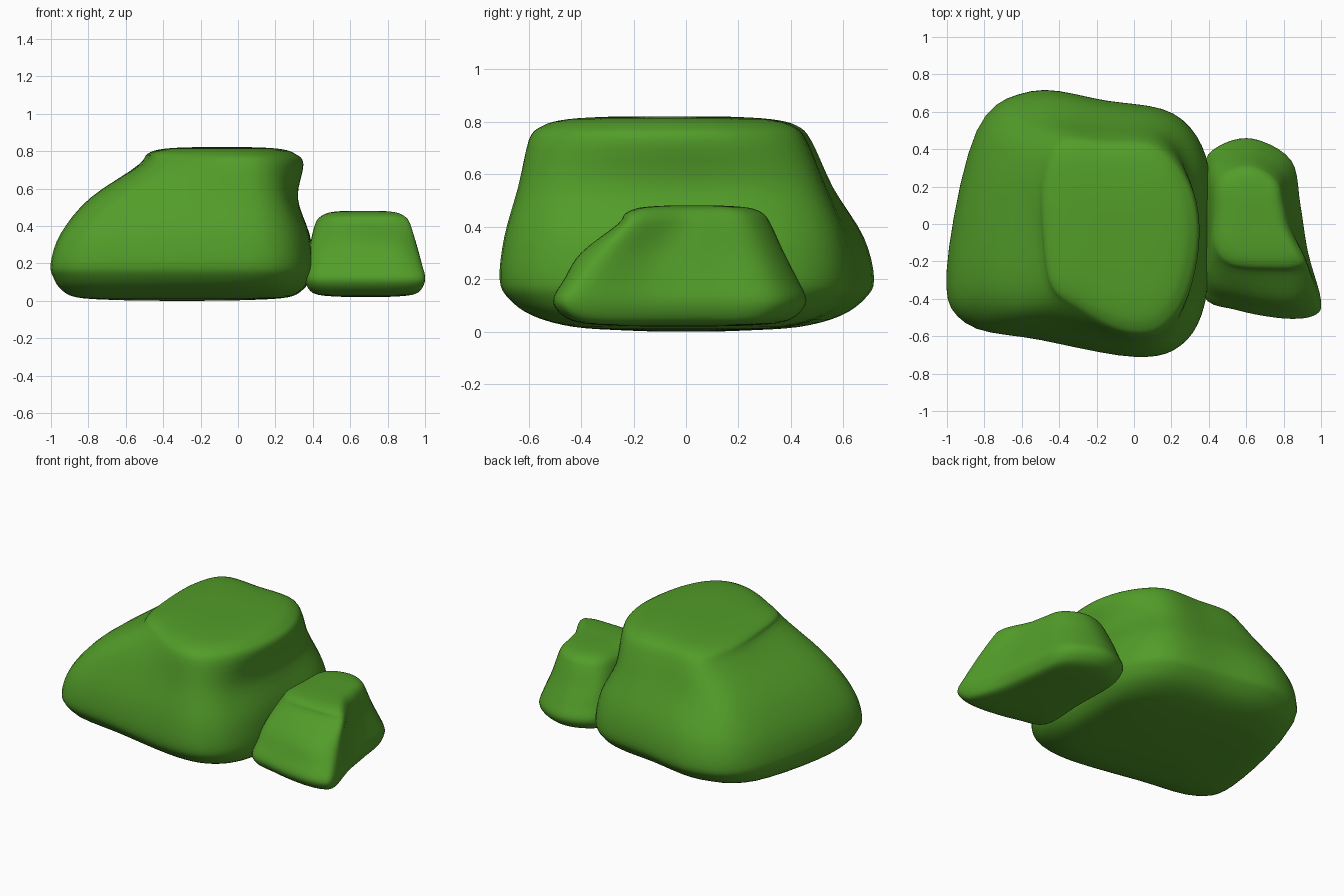
import bpy, bmesh

if "Cube" in bpy.data.objects:
    bpy.data.objects.remove(bpy.data.objects["Cube"])

green = bpy.data.materials.new("green")
green.diffuse_color = (0.085, 0.335, 0.022, 1)
green.use_nodes = True
green.node_tree.nodes["Principled BSDF"].inputs["Base Color"].default_value = green.diffuse_color


def spline(a, b, c, d, t):
    # Catmull-Rom interpolation of two tuples
    return tuple(0.5 * (2*q + (r-p)*t + (2*p-5*q+4*r-s)*t*t + (3*q-p-3*r+s)*t**3)
                 for p, q, r, s in zip(a, b, c, d))


def lerp(A, B, t):
    return [(a[0]+(b[0]-a[0])*t, a[1]+(b[1]-a[1])*t) for a, b in zip(A, B)]


def inset(A, sx, sy, z):
    xs, ys = [p[0] for p in A], [p[1] for p in A]
    cx, cy = (min(xs)+max(xs))/2, (min(ys)+max(ys))/2
    return [(cx+(x-cx)*sx, cy+(y-cy)*sy, z) for x, y in A]


def rock(name, base, mid, top, bottom_rings, side_rings, top_rings):
    # stack control outlines from the underside to the crown
    rings = [inset(base, sx, sy, z) for sx, sy, z in bottom_rings]
    for t, z in side_rings:
        outline = lerp(base, mid, t) if t <= 1 else lerp(mid, top, t-1)
        rings.append([(x, y, z) for x, y in outline])
    rings += [inset(top, sx, sy, z) for sx, sy, z in top_rings]
    # smooth around each outline
    fine = []
    for r in rings:
        n = len(r)
        fine.append([spline(r[i-1], r[i], r[(i+1) % n], r[(i+2) % n], k/5)
                     for i in range(n) for k in range(5)])
    # smooth from bottom to top
    last = len(fine)-1
    rows = []
    for j in range(last):
        a, b, c, d = fine[max(j-1, 0)], fine[j], fine[j+1], fine[min(j+2, last)]
        for k in range(4):
            rows.append([spline(*q, k/4) for q in zip(a, b, c, d)])
    rows.append(fine[last])
    bm = bmesh.new()
    grid = [[bm.verts.new(p) for p in row] for row in rows]
    n = len(grid[0])
    for lo, hi in zip(grid, grid[1:]):
        for i in range(n):
            bm.faces.new((lo[i], lo[(i+1) % n], hi[(i+1) % n], hi[i]))
    bm.faces.new(grid[0][::-1])
    bm.faces.new(grid[-1])
    for f in bm.faces:
        f.smooth = True
    bmesh.ops.recalc_face_normals(bm, faces=bm.faces)
    mesh = bpy.data.meshes.new(name)
    bm.to_mesh(mesh)
    bm.free()
    mesh.materials.append(green)
    ob = bpy.data.objects.new(name, mesh)
    bpy.context.collection.objects.link(ob)


# large boulder: sloped on the left, slight overhang on the right
rock("large_rock",
     [(-1, -.25), (-.9, -.53), (-.5, -.62), (0, -.71), (.25, -.65), (.38, -.42),
      (.4, 0), (.385, .36), (.21, .59), (-.15, .66), (-.55, .71), (-.84, .5)],
     [(-.79, -.2), (-.7, -.45), (-.42, -.54), (0, -.64), (.2, -.58), (.29, -.38),
      (.32, -.03), (.28, .3), (.14, .5), (-.15, .54), (-.52, .55), (-.7, .38)],
     [(-.52, -.1), (-.47, -.36), (-.3, -.48), (-.05, -.59), (.15, -.57), (.29, -.38),
      (.35, -.06), (.3, .22), (.13, .43), (-.15, .46), (-.42, .46), (-.52, .25)],
     [(.15, .1, 0), (.5, .3, .004), (.8, .6, .018), (.92, .82, .06), (.98, .95, .125)],
     [(0, .2), (.25, .36), (1, .55), (2, .73)],
     [(.9, .9, .785), (.74, .72, .81), (.45, .4, .82), (.1, .1, .821)])

# small boulder beside it: sloped towards the front
rock("small_rock",
     [(.37, -.05), (.37, -.38), (.55, -.46), (.8, -.505), (.96, -.49), (1, -.41),
      (.93, -.15), (.89, .1), (.84, .34), (.64, .455), (.46, .42), (.37, .3)],
     [(.39, -.05), (.4, -.28), (.55, -.36), (.78, -.4), (.9, -.38), (.955, -.3),
      (.88, -.1), (.84, .1), (.79, .28), (.64, .37), (.49, .35), (.4, .26)],
     [(.42, .05), (.42, -.14), (.52, -.24), (.76, -.26), (.88, -.25), (.92, -.2),
      (.84, -.03), (.81, .1), (.77, .24), (.64, .32), (.5, .3), (.43, .22)],
     [(.1, .1, .02), (.45, .45, .022), (.78, .76, .032), (.93, .92, .06)],
     [(0, .12), (.4, .2), (1, .3), (2, .41)],
     [(.89, .9, .45), (.7, .72, .472), (.4, .4, .48), (.1, .1, .48)])
